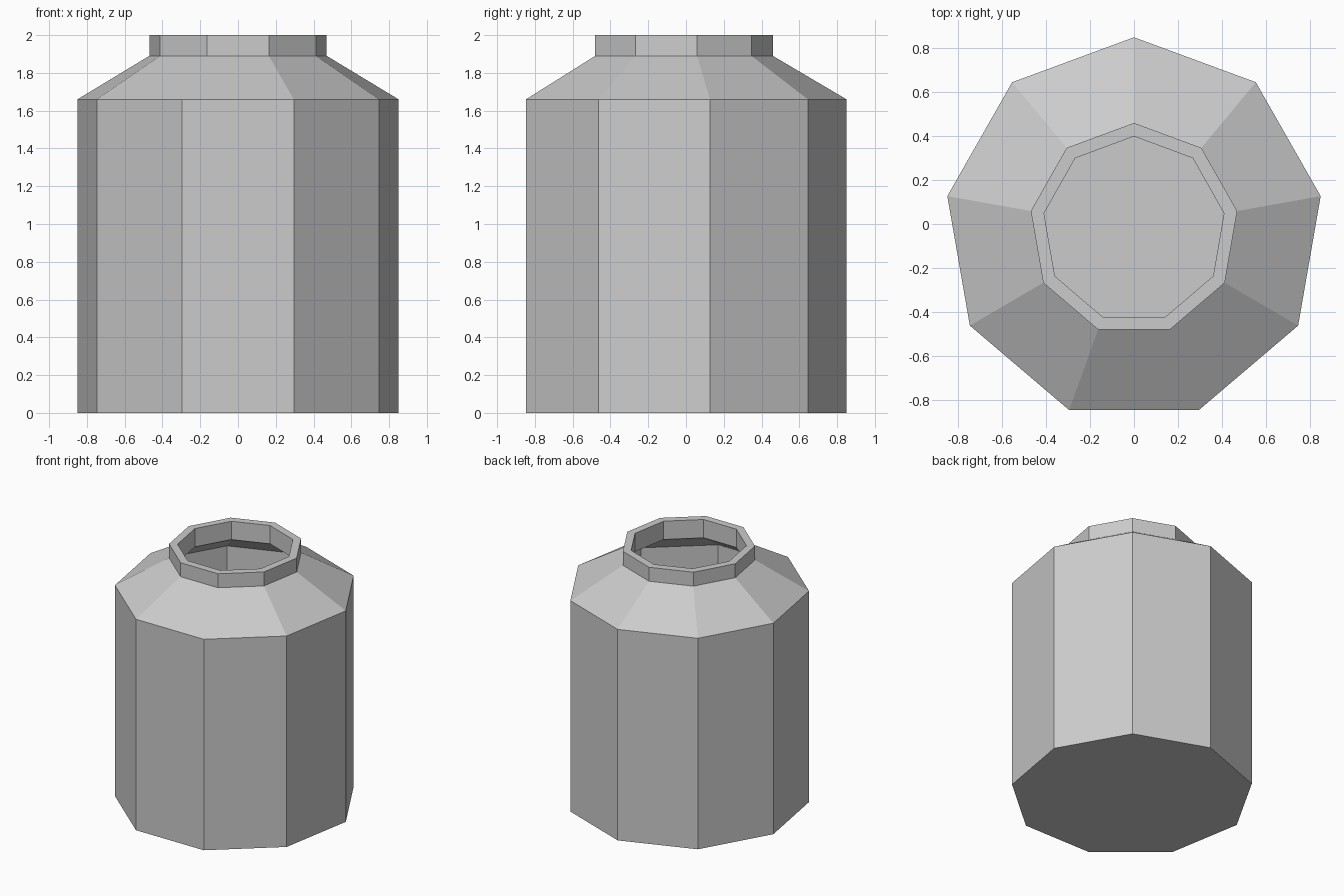
import bpy, bmesh, math

if "Cube" in bpy.data.objects:
    bpy.data.objects.remove(bpy.data.objects["Cube"])

SIDES = 9
CY = -0.025   # nonagon centre, so that the bounds are centred on y = 0

# (x radius, y radius, z) from outer base, over the lip, down to the inner floor
profile = [
    (0.863, 0.875, 0.0),     # outer base
    (0.863, 0.875, 1.66),    # outer shoulder
    (0.477, 0.485, 1.89),    # neck base
    (0.477, 0.485, 2.0),     # outer lip
    (0.416, 0.424, 2.0),     # inner lip
    (0.416, 0.424, 1.856),   # inner neck base
    (0.802, 0.814, 1.626),   # inner shoulder
    (0.802, 0.814, 0.058),   # inner floor
]


def ring(bm, rx, ry, z):
    angles = [math.pi / 2 + i * math.tau / SIDES for i in range(SIDES)]
    return [bm.verts.new((rx * math.cos(a), CY + ry * math.sin(a), z)) for a in angles]


# Hollow jar with nine flat sides
bm = bmesh.new()
rings = [ring(bm, *p) for p in profile]
for low, high in zip(rings, rings[1:]):
    for i in range(SIDES):
        j = (i + 1) % SIDES
        bm.faces.new((low[i], low[j], high[j], high[i]))
bm.faces.new(rings[0][::-1])   # underside
bm.faces.new(rings[-1])        # inside floor
bmesh.ops.recalc_face_normals(bm, faces=bm.faces[:])

mesh = bpy.data.meshes.new("jar")
bm.to_mesh(mesh)
bm.free()
bpy.context.collection.objects.link(bpy.data.objects.new("jar", mesh))
